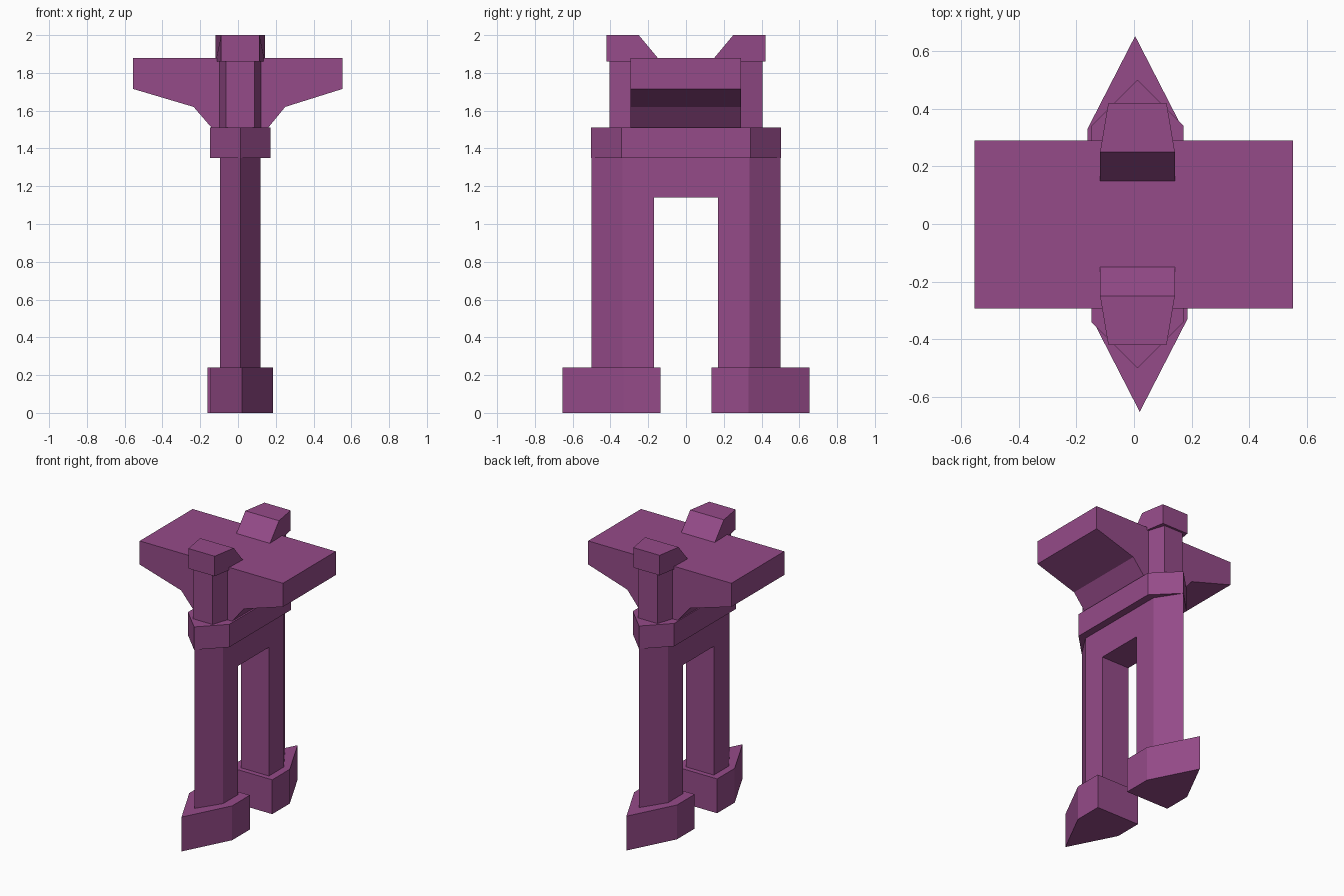
import bpy
import bmesh
from mathutils import Vector

cube = bpy.data.objects.get("Cube")
if cube:
    bpy.data.objects.remove(cube, do_unlink=True)

# Single plum colour
plum = bpy.data.materials.new("plum")
plum.use_nodes = True
colour = (0.30, 0.07, 0.25, 1)
plum.diffuse_color = colour
plum.node_tree.nodes["Principled BSDF"].inputs["Base Color"].default_value = colour

CX = 0.012  # the stem stands slightly off the middle


def prism(name, outline, start, depth):
    """Extrude a flat 3D outline along depth."""
    bm = bmesh.new()
    face = bm.faces.new([bm.verts.new(Vector(p) + Vector(start)) for p in outline])
    ext = bmesh.ops.extrude_face_region(bm, geom=[face])
    moved = [v for v in ext["geom"] if isinstance(v, bmesh.types.BMVert)]
    bmesh.ops.translate(bm, verts=moved, vec=depth)
    bmesh.ops.recalc_face_normals(bm, faces=bm.faces)
    mesh = bpy.data.meshes.new(name)
    bm.to_mesh(mesh)
    bm.free()
    mesh.materials.append(plum)
    obj = bpy.data.objects.new(name, mesh)
    bpy.context.scene.collection.objects.link(obj)
    return obj


def upright(name, plan, z0, z1):
    return prism(name, [(x, y, 0) for x, y in plan], (CX, 0, z0), (0, 0, z1 - z0))


def pointed(half, tip, shoulder, inner, side, shift=0):
    """Plan of a block with a pointed outer end."""
    return [(shift - half, side * inner), (shift - half, side * shoulder),
            (shift, side * tip),
            (shift + half, side * shoulder), (shift + half, side * inner)]


for end, side in (("front", -1), ("back", 1)):
    # Pointed footing and column
    upright(end + "_foot", pointed(0.166, 0.653, 0.33, 0.135, side, -side * 0.008), 0, 0.24)
    upright(end + "_column", pointed(0.108, 0.5, 0.335, 0.17, side), 0.24, 1.35)

    # Tapered pilaster against the hammerhead
    plan = [(-0.115, 0.28), (-0.075, 0.405), (0.075, 0.405), (0.115, 0.28)]
    upright(end + "_pilaster", [(x, side * y) for x, y in plan], 1.51, 1.87)

    # Top block: side profile extruded across, outer end narrowed
    profile = [(0.42, 1.86), (0.42, 2), (0.25, 2), (0.15, 1.88), (0.15, 1.86), (0.25, 1.86)]
    block = prism(end + "_top_block", [(0, side * y, z) for y, z in profile],
                  (CX - 0.13, 0, 0), (0.26, 0, 0))
    for v in block.data.vertices:
        if abs(v.co.y) > 0.4:
            v.co.x = CX + (v.co.x - CX) * 0.78

# Lintel joining the two columns
upright("lintel", [(-0.108, -0.18), (0.108, -0.18), (0.108, 0.18), (-0.108, 0.18)], 1.14, 1.35)

# Collar pointed at both ends
collar = [(-0.16, -0.342), (0, -0.502), (0.16, -0.342),
          (0.16, 0.342), (0, 0.502), (-0.16, 0.342)]
upright("collar", collar, 1.35, 1.51)

# Flared hammerhead
head = [(-0.555, 1.88), (-0.555, 1.715), (-0.235, 1.62), (-0.14, 1.51),
        (0.16, 1.51), (0.25, 1.62), (0.553, 1.715), (0.553, 1.88)]
prism("hammerhead", [(x, 0, z) for x, z in head], (0, -0.293, 0), (0, 0.584, 0))
